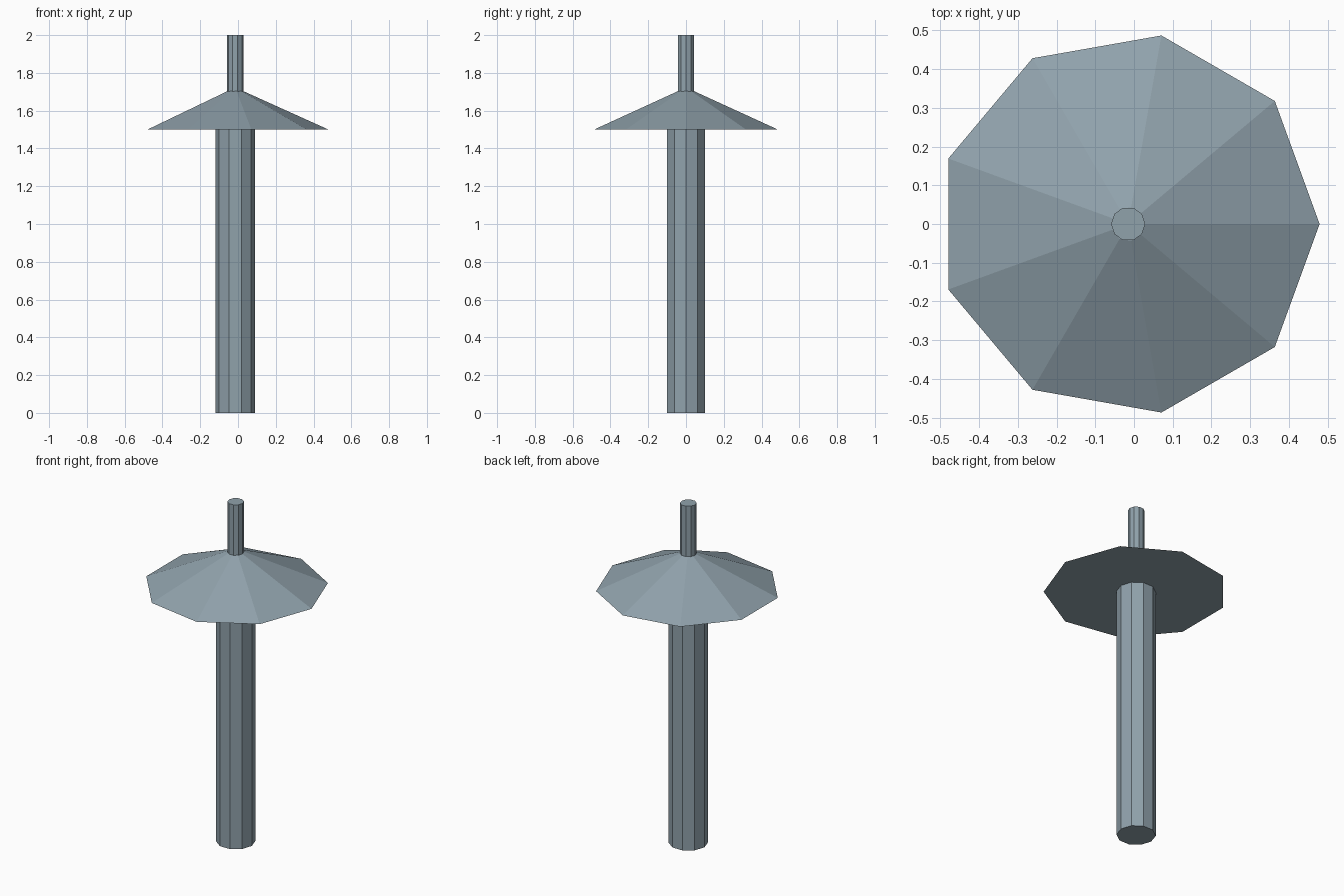
import bpy

cube = bpy.data.objects.get("Cube")
if cube:
    bpy.data.objects.remove(cube, do_unlink=True)

# One blue-grey colour for the whole model
COLOUR = (0.28, 0.36, 0.41, 1.0)
metal = bpy.data.materials.new("blue_grey")
metal.use_nodes = True
metal.diffuse_color = COLOUR
metal.node_tree.nodes["Principled BSDF"].inputs["Base Color"].default_value = COLOUR

AXIS_X = -0.015  # centres the odd-sided cap on x = 0


def tapered_prism(name, sides, bottom_radius, top_radius, bottom, top):
    """Flat-shaded upright prism with one corner pointing to +x."""
    bpy.ops.mesh.primitive_cone_add(
        vertices=sides, radius1=bottom_radius, radius2=top_radius,
        depth=top - bottom, location=(AXIS_X, 0, (bottom + top) / 2))
    part = bpy.context.object
    part.name = name
    # The primitive starts its ring at +y; turn the first corner to +x
    part.rotation_euler.z = -1.570796
    bpy.ops.object.transform_apply(location=False, rotation=True, scale=False)
    part.data.materials.append(metal)
    return part


# Thick post, wide sloping cap and thin top rod
tapered_prism("post", 10, 0.105, 0.105, 0.0, 1.5)
tapered_prism("cap", 9, 0.494, 0.044, 1.5, 1.703)
tapered_prism("top_rod", 10, 0.044, 0.044, 1.70, 2.0)
